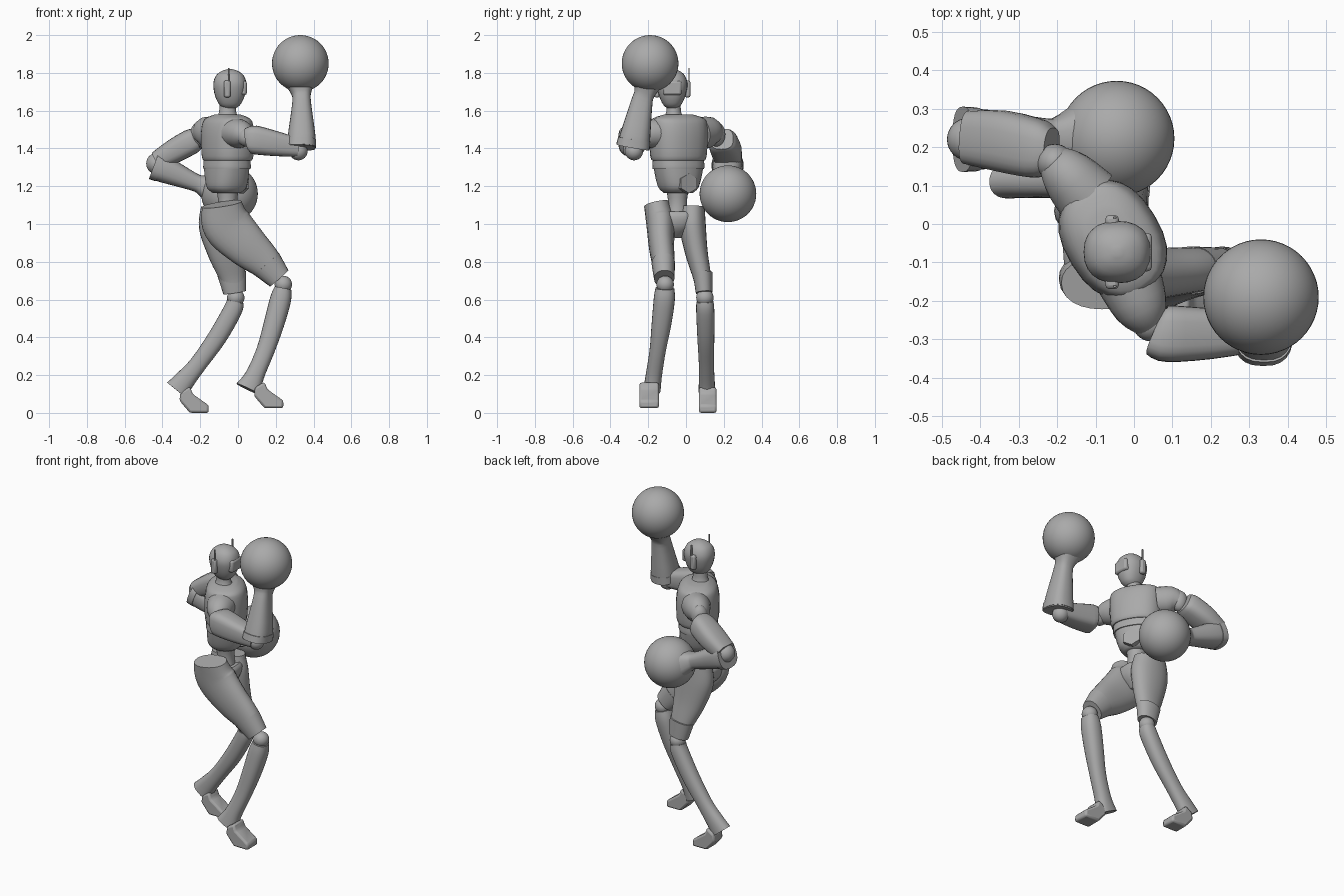
import bpy, bmesh, math
from mathutils import Vector

default_cube = bpy.data.objects.get("Cube")
if default_cube:
    bpy.data.objects.remove(default_cube, do_unlink=True)

grey = bpy.data.materials.new("plain grey")
grey.use_nodes = True
grey_value = (.4, .4, .4, 1)
grey.diffuse_color = grey_value
grey.node_tree.nodes["Principled BSDF"].inputs["Base Color"].default_value = grey_value
parts = []


def finish(name, mesh_builder):
    """Turn a bmesh into a named, coloured object."""
    bmesh.ops.recalc_face_normals(mesh_builder, faces=mesh_builder.faces)
    mesh = bpy.data.meshes.new(name)
    mesh_builder.to_mesh(mesh)
    mesh_builder.free()
    part = bpy.data.objects.new(name, mesh)
    bpy.context.collection.objects.link(part)
    mesh.materials.append(grey)
    parts.append(part)
    return part


def bevel(part, width, segments=2):
    modifier = part.modifiers.new("bevel", "BEVEL")
    modifier.width, modifier.segments = width, segments


def ball(name, centre, radii, segments=32):
    builder = bmesh.new()
    bmesh.ops.create_uvsphere(builder, u_segments=segments, v_segments=segments // 2, radius=1)
    bmesh.ops.scale(builder, vec=radii if isinstance(radii, tuple) else (radii,) * 3, verts=builder.verts)
    bmesh.ops.translate(builder, vec=centre, verts=builder.verts)
    return finish(name, builder)


def block(name, centre, size, rounding):
    builder = bmesh.new()
    bmesh.ops.create_cube(builder, size=1)
    bmesh.ops.scale(builder, vec=size, verts=builder.verts)
    bmesh.ops.translate(builder, vec=centre, verts=builder.verts)
    bevel(finish(name, builder), rounding)


def refine(rows, steps):
    """Run a smooth spline through the section rows."""
    result = []
    last = len(rows) - 1
    for i in range(last):
        before, start, end, after = (rows[max(i - 1, 0)], rows[i], rows[i + 1], rows[min(i + 2, last)])
        for step in range(steps):
            t = step / steps
            result.append(tuple(
                b + t * (c - a) / 2 + t * t * (2 * a - 5 * b + 4 * c - d) / 2
                + t ** 3 * (3 * b - a - 3 * c + d) / 2
                for a, b, c, d in zip(before, start, end, after)))
    return result + [rows[-1]]


def loft(name, side, rows, power=2, steps=3, sides=24):
    """Skin rounded sections; a row holds x, y, z, radius along side, radius across."""
    rows = refine(rows, steps)
    points = [Vector(row[:3]) for row in rows]
    builder = bmesh.new()
    rings = []
    for i, row in enumerate(rows):
        tangent = (points[min(i + 1, len(rows) - 1)] - points[max(i - 1, 0)]).normalized()
        along = Vector(side)
        along = (along - tangent * along.dot(tangent)).normalized()
        across = tangent.cross(along)
        ring = []
        for k in range(sides):
            angle = math.tau * k / sides
            c, s = math.cos(angle), math.sin(angle)
            u = math.copysign(abs(c) ** (2 / power), c) * row[3]
            v = math.copysign(abs(s) ** (2 / power), s) * row[4]
            ring.append(builder.verts.new(points[i] + along * u + across * v))
        rings.append(ring)
    for lower, upper in zip(rings, rings[1:]):
        for k in range(sides):
            n = (k + 1) % sides
            builder.faces.new((lower[k], lower[n], upper[n], upper[k]))
    builder.faces.new(rings[0])
    builder.faces.new(rings[-1])
    return finish(name, builder)


def foot(name, toe, half_width):
    """Wedge foot extruded from its side profile, toe towards +x."""
    profile = [(0, 0), (0, .04), (-.085, .1), (-.1, .14), (-.15, .11), (-.155, .065), (-.1, 0)]
    builder = bmesh.new()
    outline = [builder.verts.new((toe[0] + x, toe[1] - half_width, toe[2] + z)) for x, z in profile]
    face = builder.faces.new(outline)
    moved = bmesh.ops.extrude_face_region(builder, geom=[face])["geom"]
    bmesh.ops.translate(builder, vec=(0, 2 * half_width, 0),
                        verts=[v for v in moved if isinstance(v, bmesh.types.BMVert)])
    bevel(finish(name, builder), .012)


X, Y, Z = (1, 0, 0), (0, 1, 0), (0, 0, 1)
shoulder_line = (.52, -.85, 0)


def stack(name, side, x, y, levels, **options):
    """Loft straight up; a level holds z and two radii."""
    return loft(name, side, [(x, y, z, a, b) for z, a, b in levels], **options)


# Torso, turned to one side
stack("chest", shoulder_line, -.055, -.04, [
    (1.335, .14, .112), (1.36, .15, .122), (1.46, .157, .125),
    (1.53, .155, .115), (1.56, .14, .095), (1.58, .075, .06)], power=2.4)
stack("ribs", shoulder_line, -.058, -.04, [
    (1.29, .136, .112), (1.305, .138, .113), (1.335, .137, .11)], power=2.4)
stack("abdomen", shoulder_line, -.06, -.04, [
    (1.165, .075, .07), (1.19, .1, .098), (1.24, .118, .106), (1.3, .132, .108)], power=2.4)
stack("spine", shoulder_line, -.055, -.045, [(1.03, .065, .06), (1.11, .05, .05), (1.19, .06, .06)])

# Six-sided belly plate
facing = Vector((.85, .52, 0))
belly = Vector((-.06, -.04, 1.215)) + facing * .1
loft("belly_plate", Z, [(*(belly - facing * .02), .055, .06), (*(belly + facing * .009), .052, .057)],
     steps=1, sides=6)

# Neck and head, looking towards +x
stack("neck", X, -.055, -.065, [(1.55, .065, .06), (1.59, .046, .04), (1.65, .042, .036)])
stack("head", X, -.043, -.073, [
    (1.615, .035, .03), (1.635, .058, .05), (1.68, .079, .07), (1.74, .088, .081),
    (1.785, .074, .067), (1.81, .043, .04), (1.82, .01, .01)], power=2.3, steps=4)
block("visor", (.012, -.073, 1.72), (.07, .1, .075), .012)
for label, y, outward in (("left", .008, 1), ("right", -.154, -1)):
    block(label + "_ear", (-.057, y, 1.715), (.035, .03, .09), .01)
    block(label + "_antenna", (-.05, y + .008 * outward, 1.775), (.008, .006, .1), .001)

# Raised arm, ending in a round glove
loft("right_shoulder", Z, [(-.01, -.15, 1.48, .08, .085), (.02, -.22, 1.475, .07, .07),
                           (.045, -.265, 1.46, .04, .04)])
ball("right_shoulder_joint", (.045, -.255, 1.46), .05)
loft("right_upper_arm", Z, [(.065, -.28, 1.445, .065, .068), (.09, -.285, 1.445, .076, .074),
                            (.2, -.285, 1.425, .066, .066), (.32, -.28, 1.405, .05, .052)], power=3.2)
ball("right_elbow", (.32, -.275, 1.385), .048)
loft("right_forearm", X, [(.335, -.28, 1.405, .075, .086), (.337, -.268, 1.47, .073, .08),
                          (.337, -.235, 1.64, .05, .058), (.335, -.22, 1.69, .052, .055),
                          (.33, -.205, 1.74, .075, .075)], power=2.6)
loft("right_cuff", X, [(.335, -.28, 1.41, .079, .09), (.337, -.274, 1.45, .077, .086)],
     power=2.6, steps=1)
ball("right_glove", (.33, -.19, 1.85), .15, 48)

# Lowered arm, bent behind the hip
loft("left_shoulder", Z, [(-.12, .07, 1.48, .085, .085), (-.175, .13, 1.485, .08, .07),
                          (-.21, .165, 1.47, .045, .045)])
ball("left_shoulder_joint", (-.205, .16, 1.475), (.048, .048, .065))
loft("left_upper_arm", Y, [(-.215, .19, 1.45, .06, .058), (-.25, .195, 1.435, .076, .067),
                           (-.34, .215, 1.385, .08, .064), (-.43, .225, 1.335, .07, .05)], power=2.8)
ball("left_elbow", (-.43, .22, 1.32), .056)
loft("left_forearm", Y, [(-.445, .22, 1.31, .08, .072), (-.38, .22, 1.285, .077, .07),
                         (-.24, .22, 1.225, .056, .048), (-.2, .222, 1.21, .055, .05),
                         (-.15, .23, 1.19, .075, .075)], power=2.6)
loft("left_cuff", Y, [(-.445, .22, 1.31, .085, .077), (-.41, .22, 1.297, .083, .075)],
     power=2.6, steps=1)
ball("left_glove", (-.045, .222, 1.16), .15, 48)

# Pelvis
stack("pelvis", Y, -.075, -.06, [(.925, .035, .05), (.98, .1, .1), (1.04, .13, .11), (1.065, .12, .095)],
      power=2.4)

# Front leg
loft("right_thigh", Y, [(-.085, -.155, 1.105, .068, .105), (-.06, -.135, 1.0, .075, .13),
                        (.04, -.13, .89, .067, .115), (.14, -.12, .8, .06, .09),
                        (.215, -.115, .715, .053, .063)], steps=5, power=2.2)
loft("right_knee_cuff", Y, [(.15, -.12, .79, .062, .088), (.218, -.115, .712, .054, .065)],
     steps=1, power=2.2)
ball("right_knee", (.24, -.11, .68), .046)
loft("right_shin", Y, [(.238, -.112, .66, .05, .045), (.225, -.115, .6, .056, .056),
                       (.19, -.13, .47, .052, .054), (.145, -.15, .33, .043, .048),
                       (.09, -.17, .2, .043, .05), (.055, -.18, .125, .046, .07)], steps=4, power=2.3)
foot("right_foot", (.24, -.195, .025), .052)

# Rear leg
loft("left_thigh", Y, [(-.09, .035, 1.095, .064, .105), (-.085, .035, .99, .07, .122),
                       (-.06, .055, .85, .06, .1), (-.03, .085, .72, .048, .07),
                       (-.018, .095, .64, .042, .058)], steps=5, power=2.2)
loft("left_knee_cuff", Y, [(-.034, .088, .74, .052, .077), (-.018, .096, .637, .044, .06)],
     steps=1, power=2.2)
ball("left_knee", (-.012, .1, .61), .046)
loft("left_shin", Y, [(-.014, .1, .59, .045, .045), (-.03, .102, .54, .048, .05),
                      (-.11, .105, .4, .045, .05), (-.21, .108, .26, .04, .046),
                      (-.285, .11, .17, .042, .055), (-.325, .11, .12, .044, .065)], steps=4, power=2.3)
foot("left_foot", (-.155, .115, 0), .047)

# Smooth shading that keeps the hard edges
bpy.ops.object.select_all(action="DESELECT")
for part in parts:
    part.select_set(True)
bpy.context.view_layer.objects.active = parts[0]
bpy.ops.object.shade_smooth_by_angle(angle=math.radians(40))
